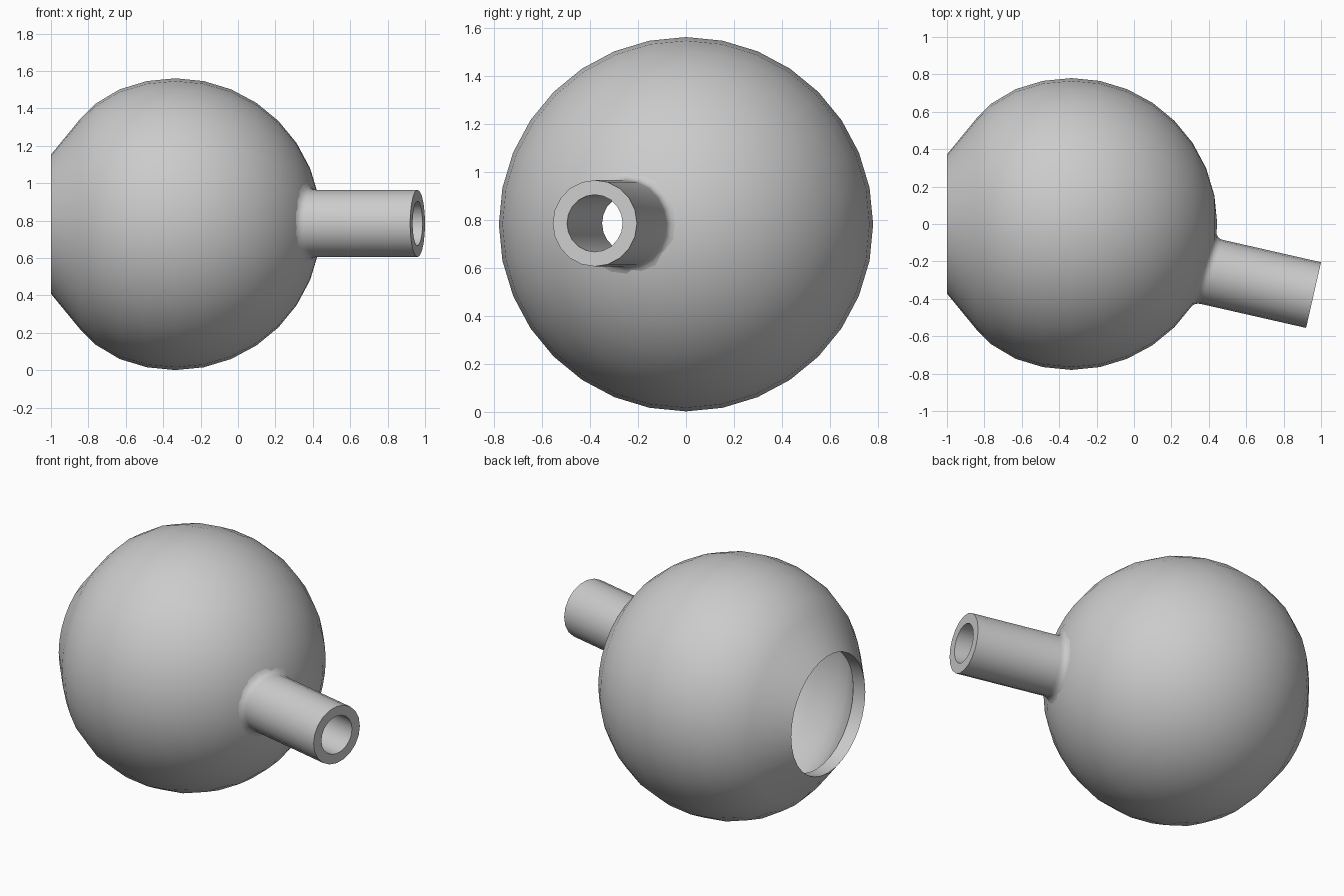
import bpy, bmesh, math
from mathutils import Vector, Matrix

if "Cube" in bpy.data.objects:
    bpy.data.objects.remove(bpy.data.objects["Cube"])

R, WALL = 0.78, 0.06
CENTRE = Vector((-0.335, 0, 0.781))
RIM_R = 0.372
TIP = Vector((0.96, -0.38, 0.785))
AXIS = Vector((0.975, -0.222, 0)).normalized()
TUBE_R, BORE_R, FILLET = 0.18, 0.119, 0.035

grey = bpy.data.materials.new("plain_grey")
grey.use_nodes = True
grey.diffuse_color = (0.6, 0.6, 0.6, 1)
grey.node_tree.nodes["Principled BSDF"].inputs["Base Color"].default_value = (0.6, 0.6, 0.6, 1)


def loft(name, rings, wrap):
    """Skin a list of closed rings; wrap joins the last ring to the first."""
    bm = bmesh.new()
    loops = [[bm.verts.new(p) for p in ring] for ring in rings]
    pairs = list(zip(loops, loops[1:])) + ([(loops[-1], loops[0])] if wrap else [])
    for a, b in pairs:
        for i in range(len(a)):
            j = (i + 1) % len(a)
            bm.faces.new((a[i], a[j], b[j], b[i]))
    bmesh.ops.remove_doubles(bm, verts=bm.verts, dist=1e-5)
    bmesh.ops.recalc_face_normals(bm, faces=bm.faces)
    mesh = bpy.data.meshes.new(name)
    bm.to_mesh(mesh)
    bm.free()
    obj = bpy.data.objects.new(name, mesh)
    bpy.context.collection.objects.link(obj)
    mesh.materials.append(grey)
    return obj


def smooth(obj):
    bpy.ops.object.select_all(action='DESELECT')
    obj.select_set(True)
    bpy.context.view_layer.objects.active = obj
    bpy.ops.object.shade_smooth_by_angle(angle=math.radians(35))


# Hollow ball: outer skin with flattened cone at the open end, then inner skin
step = math.pi / 16
outer = [(-1, RIM_R), (-0.84, 0.567), (-0.765, 0.642)]
outer += [(CENTRE.x - R * math.cos(k * step), R * math.sin(k * step)) for k in range(6, 17)]
ri = R - WALL
inner = [(CENTRE.x - ri * math.cos(k * step), ri * math.sin(k * step)) for k in range(16, 5, -1)]
inner += [(-0.72, 0.6), (-0.795, 0.525), (-0.915, RIM_R)]


def turned(x, r, n=32):
    return [(x, r * math.cos(2 * math.pi * i / n), CENTRE.z + r * math.sin(2 * math.pi * i / n))
            for i in range(n)]


outer_skin = [turned(x, r) for x, r in outer]
inner_skin = [turned(x, r) for x, r in inner]
ball = loft("ball_shell", outer_skin + inner_skin, True)

# Tube helpers: circles around the slanted axis, and lines met with a sphere
SIDE = AXIS.cross(Vector((0, 0, 1)))
SEG = 20


def spoke(i):
    a = 2 * math.pi * i / SEG
    return SIDE * math.cos(a) + Vector((0, 0, 1)) * math.sin(a)


def on_sphere(i, r, radius):
    p = TIP + spoke(i) * r
    d = p - CENTRE
    b = d.dot(AXIS)
    return p + AXIS * (-b + math.sqrt(b * b - d.length_squared + radius * radius))


def sphere_ring(r, radius):
    return [on_sphere(i, r, radius) for i in range(SEG)]


def flat_ring(r, along=0):
    return [TIP + spoke(i) * r + AXIS * along for i in range(SEG)]


# Opening through the ball wall for the tube
cutter = loft("tube_cutter", [flat_ring(0.15, -0.95), flat_ring(0.15, -0.2)], False)
bm = bmesh.new()
bm.from_mesh(cutter.data)
bmesh.ops.holes_fill(bm, edges=bm.edges)
bmesh.ops.recalc_face_normals(bm, faces=bm.faces)
bm.to_mesh(cutter.data)
bm.free()
cut = ball.modifiers.new("tube_opening", 'BOOLEAN')
cut.operation, cut.object, cut.solver = 'DIFFERENCE', cutter, 'EXACT'
bpy.context.view_layer.objects.active = ball
bpy.ops.object.modifier_apply(modifier=cut.name)
bpy.data.objects.remove(cutter)
smooth(ball)

# Slanted tube with a small fillet where it leaves the ball
foot = sphere_ring(TUBE_R + FILLET, R - 0.004)
corner = sphere_ring(TUBE_R, R)
fillet = []
for k in range(5):
    t = k / 4
    fillet.append([f * (1 - t) ** 2 + c * 2 * t * (1 - t) + (c + AXIS * FILLET) * t * t
                   for f, c in zip(foot, corner)])
tube = loft("slanted_tube", fillet + [flat_ring(TUBE_R), flat_ring(BORE_R),
            sphere_ring(BORE_R, ri - 0.003), sphere_ring(0.17, ri + 0.01)], True)
smooth(tube)
